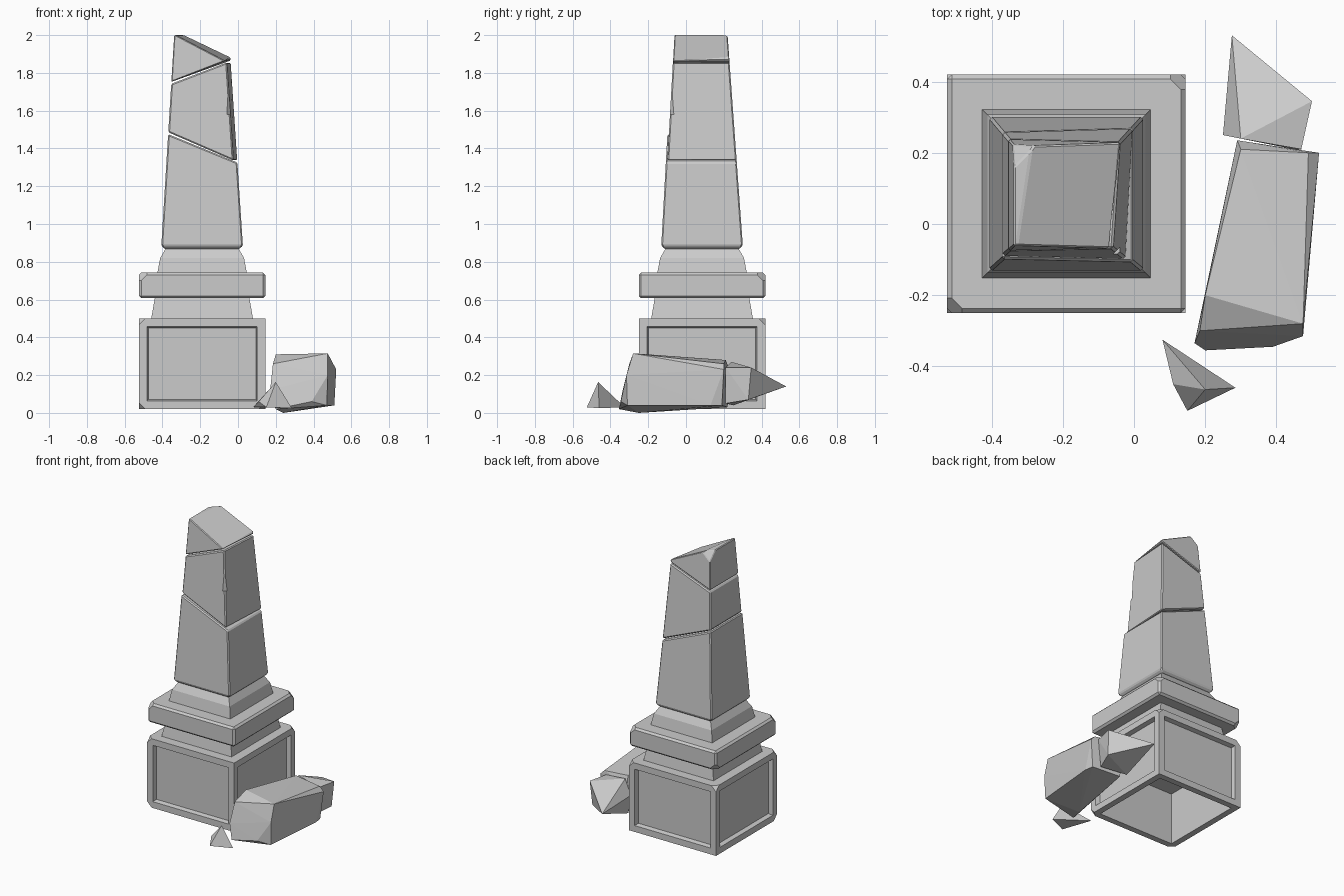
import bpy, bmesh
from mathutils import Vector, Matrix

cube = bpy.data.objects.get("Cube")
if cube:
    bpy.data.objects.remove(cube, do_unlink=True)

# Single stone colour
stone = bpy.data.materials.new("grey_stone")
stone.use_nodes = True
GREY = (0.6, 0.6, 0.6, 1)
stone.diffuse_color = GREY
stone.node_tree.nodes["Principled BSDF"].inputs["Base Color"].default_value = GREY

CENTRE = Vector((-0.19, 0.085, 0))


def finish(name, bm):
    bmesh.ops.recalc_face_normals(bm, faces=bm.faces)
    mesh = bpy.data.meshes.new(name)
    bm.to_mesh(mesh)
    bm.free()
    mesh.materials.append(stone)
    obj = bpy.data.objects.new(name, mesh)
    bpy.context.scene.collection.objects.link(obj)
    return obj


def tower(rings):
    """Loft square rings given as (half width, height)."""
    bm = bmesh.new()
    loops = [[bm.verts.new(CENTRE + Vector((sx * h, sy * h, z)))
              for sx, sy in ((-1, -1), (1, -1), (1, 1), (-1, 1))] for h, z in rings]
    for low, high in zip(loops, loops[1:]):
        for i in range(4):
            j = (i + 1) % 4
            bm.faces.new((low[i], low[j], high[j], high[i]))
    bm.faces.new(loops[0][::-1])
    bm.faces.new(loops[-1])
    bmesh.ops.recalc_face_normals(bm, faces=bm.faces)
    return bm


def cut(bm, point, normal):
    """Slice off everything on the normal side and cap the opening."""
    bmesh.ops.bisect_plane(bm, geom=bm.verts[:] + bm.edges[:] + bm.faces[:], dist=1e-5,
                           plane_co=point, plane_no=normal, clear_outer=True)
    bmesh.ops.holes_fill(bm, edges=[e for e in bm.edges if e.is_boundary], sides=0)


def chip(bm, half, z, corner, size):
    """Break a corner off a square block."""
    direction = Vector(corner)
    tip = CENTRE + Vector((corner[0] * half, corner[1] * half, z))
    cut(bm, tip - direction.normalized() * size, direction)


def soften(bm, width):
    bmesh.ops.bevel(bm, geom=bm.edges[:], offset=width, segments=1,
                    affect='EDGES', clamp_overlap=True)


def rock(name, points):
    bm = bmesh.new()
    for p in points:
        bm.verts.new(p)
    hull = bmesh.ops.convex_hull(bm, input=bm.verts[:])
    loose = set(hull["geom_interior"] + hull["geom_unused"])
    bmesh.ops.delete(bm, geom=[v for v in loose if isinstance(v, bmesh.types.BMVert)],
                     context='VERTS')
    return finish(name, bm)


# Pedestal block with four recessed panels and a hollow underside
HALF = 0.335
bm = tower([(HALF, 0.02), (HALF, 0.5)])
sides = [f for f in bm.faces if abs(f.normal.z) < 0.5]
under = [f for f in bm.faces if f.normal.z < -0.5]
bmesh.ops.inset_individual(bm, faces=sides, thickness=0.062)
bmesh.ops.inset_individual(bm, faces=sides, thickness=0.01, depth=-0.03)
bmesh.ops.inset_individual(bm, faces=under, thickness=0.06)
bmesh.ops.inset_individual(bm, faces=under, thickness=0.001, depth=-0.36)
for corner, z in (((-1, -1, -1), 0.02), ((1, 1, 1), 0.5), ((-1, 1, 1), 0.5),
                  ((-1, -1, 1), 0.5), ((1, -1, -1), 0.02)):
    chip(bm, HALF, z, corner, 0.02)
finish("pedestal", bm)

# Neck, overhanging slab and sloped collar
finish("lower_neck", tower([(0.27, 0.495), (0.25, 0.61)]))

bm = tower([(HALF, 0.607), (HALF, 0.743)])
soften(bm, 0.013)
for corner, z in (((-1, -1, 1), 0.743), ((1, 1, 1), 0.743), ((-1, 1, -1), 0.607)):
    chip(bm, HALF, z, corner, 0.032)
finish("slab", bm)

finish("collar", tower([(0.237, 0.74), (0.222, 0.82), (0.195, 0.867), (0.19, 0.88)]))

# Tapered shaft split into three pieces by slanting cracks
crack_low = (Vector((0.01, 0.08, 1.32)), Vector((0.41, 0, 1)))
crack_high = (Vector((-0.04, 0.08, 1.855)), Vector((-0.36, 0, 1)))
GAP = Vector((0, 0, 0.01))


def shaft_piece(name, floor, ceiling, shift, taps=()):
    bm = tower([(0.195, 0.866), (0.216, 0.885), (0.143, 2.03)])
    for v in bm.verts:
        lean = (v.co.z - 0.88) / 1.15
        v.co += Vector((-0.003 * lean, -0.01 * lean, 0))
    if floor:
        cut(bm, floor[0] + GAP, -floor[1])
    if ceiling:
        cut(bm, *ceiling)
    for point, normal in taps:
        cut(bm, point, normal)
    # Broken pieces sit slightly twisted on the one below
    for v in bm.verts:
        if v.co.y < CENTRE.y:
            v.co.y += shift * 0.4
            if v.co.x > CENTRE.x:
                v.co.x -= shift
    soften(bm, 0.007)
    return finish(name, bm)


shaft_piece("shaft_lower", None, crack_low, 0)
middle = shaft_piece("shaft_middle", crack_low, crack_high, 0.02)
shaft_piece("shaft_top", crack_high, None, 0.022, (
    (Vector((-0.29, 0.2, 2.0)), Vector((0.48, -0.07, 1))),
    (Vector((0, 0, 2.0)), Vector((0, 0, 1))),
    (Vector((-0.315, 0.2, 1.985)), Vector((-1, 1, 1.2)))))

# Notch broken out of the front edge of the middle piece
bm = bmesh.new()
bmesh.ops.create_cube(bm, size=1, matrix=Matrix.Translation((-0.03, -0.105, 1.64))
                      @ Matrix.Rotation(0.785, 4, 'Z') @ Matrix.Diagonal((0.07, 0.07, 0.12, 1)))
cutter = finish("notch_cutter", bm)
cutter.hide_render = True
notch = middle.modifiers.new("notch", 'BOOLEAN')
notch.operation = 'DIFFERENCE'
notch.object = cutter
bpy.context.view_layer.objects.active = middle
bpy.ops.object.modifier_apply(modifier="notch")
bpy.data.objects.remove(cutter, do_unlink=True)

# Fallen fragments beside the pedestal
rock("large_fragment", [
    (0.20, -0.20, 0.31), (0.475, -0.28, 0.315), (0.30, 0.21, 0.28), (0.49, 0.20, 0.26),
    (0.185, -0.30, 0.26), (0.17, -0.335, 0.12), (0.20, -0.355, 0.02), (0.39, -0.345, 0.06),
    (0.475, -0.315, 0.20), (0.47, -0.31, 0.04), (0.52, 0.20, 0.23), (0.51, 0.13, 0.04),
    (0.29, 0.235, 0.22), (0.30, 0.22, 0.03), (0.50, 0.19, 0.04), (0.24, -0.25, 0.0)])
rock("pointed_fragment", [
    (0.275, 0.53, 0.14), (0.50, 0.345, 0.24), (0.30, 0.24, 0.27), (0.25, 0.25, 0.17),
    (0.47, 0.21, 0.24), (0.49, 0.33, 0.07), (0.27, 0.25, 0.04), (0.45, 0.21, 0.05)])
rock("small_fragment", [
    (0.08, -0.325, 0.03), (0.285, -0.46, 0.025), (0.15, -0.525, 0.03),
    (0.20, -0.465, 0.163), (0.11, -0.45, 0.06)])
